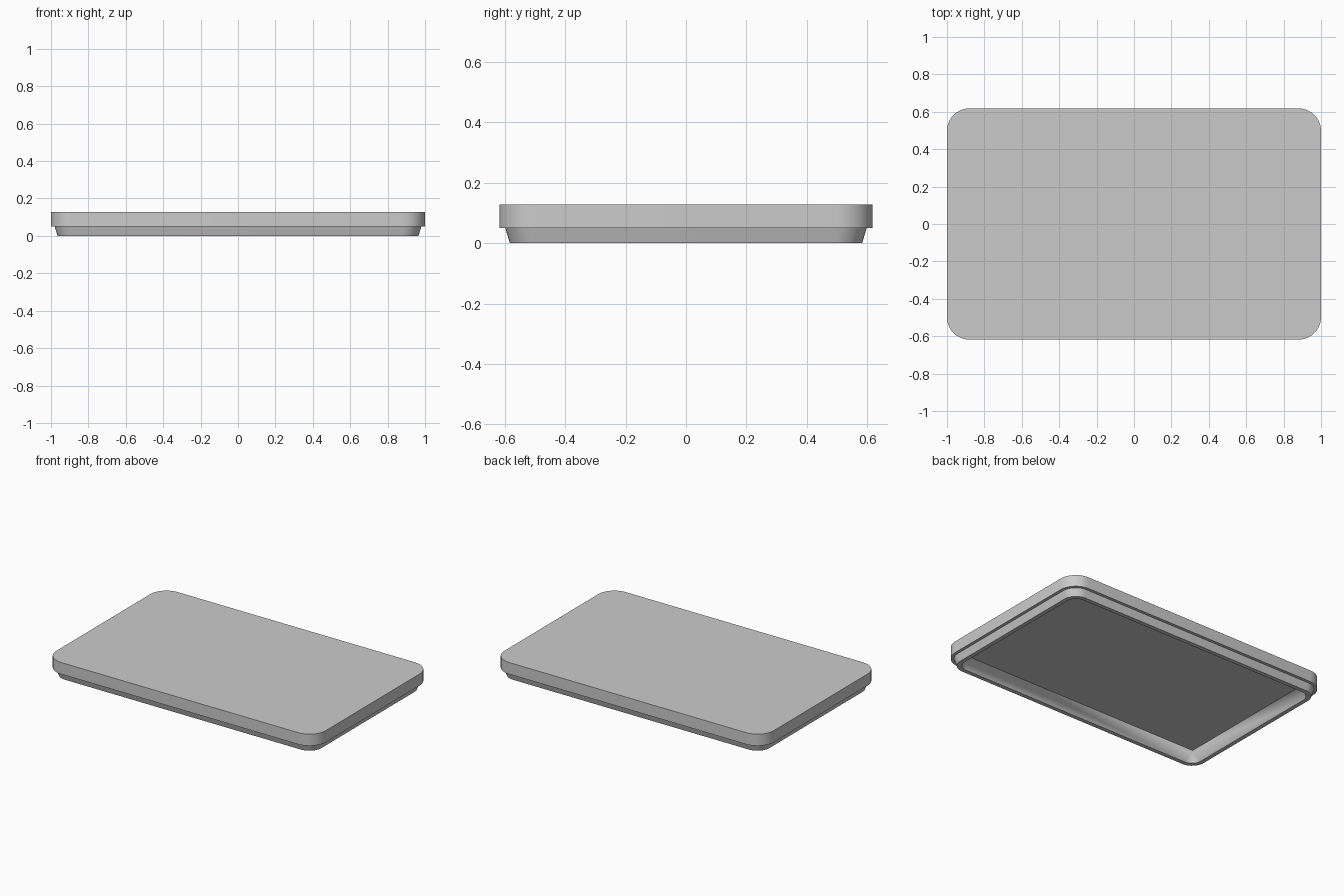
import bpy, bmesh, math

cube = bpy.data.objects.get("Cube")
if cube:
    bpy.data.objects.remove(cube, do_unlink=True)

HALF_X, HALF_Y = 1.0, 0.618
STEPS = 10

grey = bpy.data.materials.new("plain grey")
grey.use_nodes = True
colour = (0.6, 0.6, 0.6, 1)
grey.diffuse_color = colour
grey.node_tree.nodes["Principled BSDF"].inputs["Base Color"].default_value = colour


def rounded_ring(bm, inset, radius, z):
    """Add a rounded rectangle of vertices, inset from the outer size."""
    ring = []
    for quarter, (sx, sy) in enumerate([(1, 1), (-1, 1), (-1, -1), (1, -1)]):
        cx = sx * (HALF_X - inset - radius)
        cy = sy * (HALF_Y - inset - radius)
        for i in range(STEPS + 1):
            a = math.pi / 2 * (quarter + i / STEPS)
            ring.append(bm.verts.new((cx + radius * math.cos(a),
                                      cy + radius * math.sin(a), z)))
    return ring


# Profile from the top face, round the rim, to the recessed underside:
# inset, corner radius, height
profile = [
    (0.0, 0.12, 0.128),     # top edge
    (0.0, 0.12, 0.05),      # lower edge of the cover
    (0.02, 0.10, 0.05),     # ledge
    (0.035, 0.09, 0.0),     # foot of the rim
    (0.063, 0.07, 0.0),     # mouth of the recess
    (0.103, 0.0, 0.073),    # square-cornered recess floor
]

bm = bmesh.new()
rings = [rounded_ring(bm, *row) for row in profile]
for upper, lower in zip(rings, rings[1:]):
    for i in range(len(upper)):
        j = (i + 1) % len(upper)
        bm.faces.new((upper[i], lower[i], lower[j], upper[j]))
bm.faces.new(rings[0])
bm.faces.new(rings[-1])
bmesh.ops.remove_doubles(bm, verts=bm.verts[:], dist=0.0001)
bmesh.ops.recalc_face_normals(bm, faces=bm.faces[:])

mesh = bpy.data.meshes.new("lid")
bm.to_mesh(mesh)
bm.free()
mesh.materials.append(grey)
lid = bpy.data.objects.new("lid", mesh)
bpy.context.collection.objects.link(lid)

# Smooth corners, crisp rims
bpy.ops.object.select_all(action='DESELECT')
lid.select_set(True)
bpy.context.view_layer.objects.active = lid
bpy.ops.object.shade_smooth_by_angle(angle=math.radians(30))
